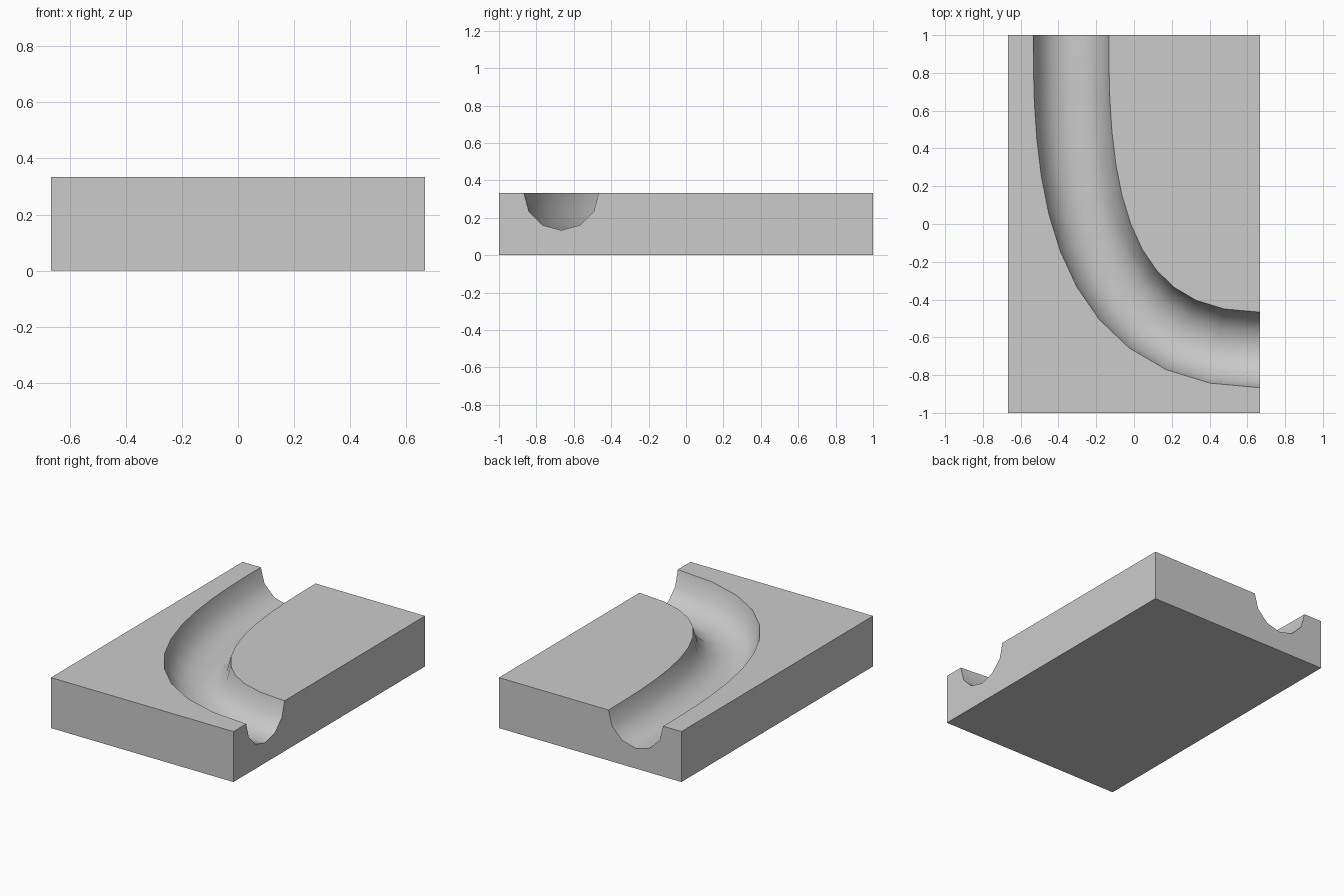
import bpy, bmesh, math
from mathutils import Vector

if "Cube" in bpy.data.objects:
    bpy.data.objects.remove(bpy.data.objects["Cube"])

W, L, H = 4 / 3, 2.0, 1 / 3      # block size
R, STEPS = 0.2, 12               # groove radius and path segments


def mesh_object(name, bm):
    bmesh.ops.recalc_face_normals(bm, faces=bm.faces)
    mesh = bpy.data.meshes.new(name)
    bm.to_mesh(mesh)
    bm.free()
    obj = bpy.data.objects.new(name, mesh)
    bpy.context.collection.objects.link(obj)
    return obj


# Rectangular block
bm = bmesh.new()
bmesh.ops.create_cube(bm, size=1)
for v in bm.verts:
    v.co = (v.co.x * W, v.co.y * L, (v.co.z + 0.5) * H)
block = mesh_object("grooved_block", bm)

# Curved groove path from the back face to the right face
p0, p1, p2, p3 = (Vector(p) for p in
                  ((-1/3, 1), (-1/3, 0.36), (-0.32, -2/3), (2/3, -2/3)))
path = []
for i in range(STEPS + 1):
    t = i / STEPS
    u = 1 - t
    pos = p0*u**3 + p1*3*u*u*t + p2*3*u*t*t + p3*t**3
    tan = ((p1-p0)*u*u + (p2-p1)*2*u*t + (p3-p2)*t*t).normalized()
    path.append((pos, tan))
# run the ends past the block faces
path.insert(0, (p0 + Vector((0, 0.1)), path[0][1]))
path.append((p3 + Vector((0.1, 0)), path[-1][1]))

# Half-round cutter profile, open upwards above the block
profile = [(R, 0.2)]
profile += [(R * math.cos(k * math.pi / 6), -R * math.sin(k * math.pi / 6))
            for k in range(7)]
profile.append((-R, 0.2))

bm = bmesh.new()
rings = []
for pos, tan in path:
    side = Vector((-tan.y, tan.x))
    rings.append([bm.verts.new((*(pos + side * s), H + z)) for s, z in profile])
n = len(profile)
for a, b in zip(rings, rings[1:]):
    for k in range(n):
        bm.faces.new((a[k], a[(k+1) % n], b[(k+1) % n], b[k]))
bm.faces.new(rings[0])
bm.faces.new(rings[-1][::-1])
cutter = mesh_object("groove_cutter", bm)
cutter.hide_render = True

# Cut the groove
mod = block.modifiers.new("groove", 'BOOLEAN')
mod.operation = 'DIFFERENCE'
mod.solver = 'EXACT'
mod.object = cutter
bpy.context.view_layer.objects.active = block
block.select_set(True)
bpy.ops.object.modifier_apply(modifier=mod.name)
bpy.data.objects.remove(cutter)

# Smooth groove, crisp block edges
bpy.ops.object.shade_smooth_by_angle(angle=math.radians(40))
